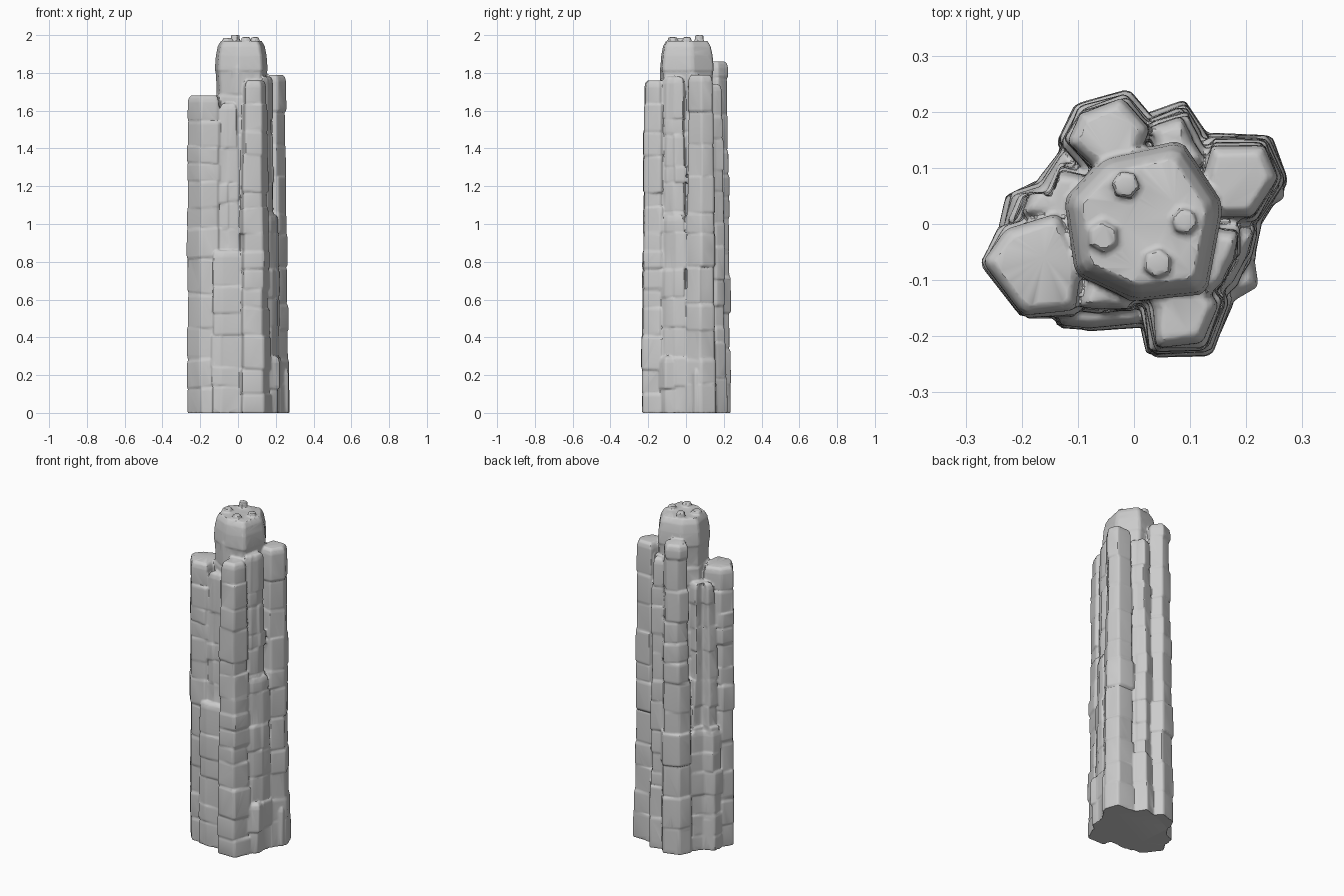
import bpy, bmesh, math, random
from mathutils import Vector

if "Cube" in bpy.data.objects:
    bpy.data.objects.remove(bpy.data.objects["Cube"])

random.seed(11)


def chamfered(points, t=0.08):
    """Cut every corner of a polygon so columns get worn edges."""
    out = []
    n = len(points)
    for i in range(n):
        p = Vector(points[i])
        out.append(p.lerp(Vector(points[i - 1]), t))
        out.append(p.lerp(Vector(points[(i + 1) % n]), t))
    return out


def loft(name, rings):
    """Closed solid through a stack of rings of equal length."""
    bm = bmesh.new()
    loops = [[bm.verts.new(p) for p in r] for r in rings]
    n = len(loops[0])
    for a, b in zip(loops, loops[1:]):
        for i in range(n):
            j = (i + 1) % n
            bm.faces.new((a[i], a[j], b[j], b[i]))
    bm.faces.new(loops[0][::-1])
    bm.faces.new(loops[-1])
    bmesh.ops.recalc_face_normals(bm, faces=bm.faces)
    me = bpy.data.meshes.new(name)
    bm.to_mesh(me)
    bm.free()
    ob = bpy.data.objects.new(name, me)
    bpy.context.collection.objects.link(ob)
    return ob


def column(name, pts, top, wobble=0.004, taper=0.0):
    """Basalt column: cracked blocks stacked up, each slightly shifted."""
    base = chamfered(pts)
    c = sum(base, Vector((0, 0))) / len(base)
    cuts = [0.0]
    while top - cuts[-1] > 0.24:
        cuts.append(cuts[-1] + random.uniform(0.08, 0.2))
    cuts.append(top)
    rings = []
    for k, (z0, z1) in enumerate(zip(cuts, cuts[1:])):
        last = k == len(cuts) - 2
        dx, dy = (random.uniform(-wobble, wobble) for _ in range(2))
        grow = random.uniform(-0.006, 0.003)
        jit = [random.uniform(-0.004, 0.004) for _ in base]
        tilt = random.uniform(-0.1, 0.1)
        crack = -random.uniform(0.0, 0.005)
        levels = [(z0 + 0.002, crack), (z0 + 0.012, 0), (z1 - 0.014, 0), (z1 - 0.002, crack)]
        if k == 0:
            levels[0] = (0.0, 0.0)
        if last:
            levels[2:] = [(z1 - 0.035, 0), (z1 - 0.012, -0.006), (z1, -0.018)]
        for z, inset in levels:
            ring = []
            for p, j in zip(base, jit):
                d = p - c
                q = p + d.normalized() * (grow + inset + j - taper * z / top) + Vector((dx, dy))
                zz = z if k == 0 or last else z + tilt * d.x
                ring.append((q.x, q.y, zz))
            rings.append(ring)
    return loft(name, rings)


def hexagon(x, y, rx, ry, sides=6, turn=0.3):
    return [(x + rx * math.cos(turn + i * math.tau / sides),
             y + ry * math.sin(turn + i * math.tau / sides)) for i in range(sides)]


parts = []

# tall centre core, and its flared crown
core = [(-0.125, 0.04), (-0.055, 0.115), (0.08, 0.14), (0.15, 0.03),
        (0.125, -0.12), (0.0, -0.145), (-0.105, -0.09)]
parts.append(column("core", core, 1.86, 0.003))
head = chamfered([(-0.125, 0.045), (-0.055, 0.12), (0.085, 0.15), (0.16, 0.035),
                  (0.13, -0.125), (0.0, -0.138), (-0.105, -0.09)])
parts.append(loft("crown", [
    [(0.018 + (p.x - 0.018) * s, p.y * s, z) for p in head]
    for z, s in ((1.66, 0.9), (1.805, 0.97), (1.815, 1.0), (1.89, 0.96), (1.94, 0.89), (1.968, 0.78))]))

# four knobs on the crown
for x, y, r, z in ((-0.015, 0.07, 0.028, 2.0), (0.09, 0.005, 0.027, 1.988),
                   (-0.055, -0.022, 0.033, 1.985), (0.042, -0.07, 0.03, 1.988)):
    parts.append(loft("knob", [
        [(px, py, h) for px, py in hexagon(x, y, r * s, r * s, 6, x * 9)]
        for h, s in ((1.93, 1.0), (z - 0.008, 0.9), (z + 0.001, 0.75))]))

# main outer columns: outline, top height, taper
outer = {
    "left_column": ([(-0.275, -0.07), (-0.238, -0.005), (-0.13, 0.025), (-0.08, -0.06),
                     (-0.10, -0.165), (-0.2, -0.168)], 1.68, 0.002),
    "right_column": ([(0.10, 0.09), (0.13, 0.16), (0.24, 0.158), (0.274, 0.08),
                      (0.22, -0.005), (0.12, 0.0)], 1.79, 0.02),
    "back_column": ([(-0.14, 0.145), (-0.105, 0.215), (-0.01, 0.242), (0.05, 0.17),
                     (0.01, 0.08), (-0.08, 0.08)], 1.86, 0.02),
    "front_column": ([(0.005, -0.14), (0.025, -0.238), (0.135, -0.233), (0.175, -0.135),
                      (0.12, -0.07), (0.03, -0.07)], 1.76, 0.02),
}
for name, (pts, top, taper) in outer.items():
    parts.append(column(name, pts, top, 0.004, taper))

# tapering filler columns that close the gaps between them
fillers = {
    "back_left_filler": ([(-0.225, 0.055), (-0.155, 0.085), (-0.12, 0.135), (-0.04, 0.1),
                          (-0.09, -0.04), (-0.24, -0.01)], 1.6, 0.045),
    "back_left_step": ([(-0.23, 0.05), (-0.17, 0.078), (-0.125, 0.14), (-0.06, 0.1),
                        (-0.1, -0.04), (-0.24, -0.01)], 0.72, 0.005),
    "back_right_filler": ([(0.015, 0.19), (0.09, 0.218), (0.125, 0.165), (0.15, 0.1),
                           (0.09, 0.06), (0.02, 0.1)], 1.74, 0.02),
    "front_left_filler": ([(-0.12, -0.165), (-0.06, -0.18), (0.02, -0.17), (0.05, -0.09),
                           (-0.03, -0.05), (-0.11, -0.08)], 1.64, 0.03),
    "front_left_step": ([(-0.14, -0.185), (-0.09, -0.193), (0.03, -0.185), (0.06, -0.1),
                         (-0.03, -0.05), (-0.13, -0.08)], 0.86, 0.008),
    "front_right_filler": ([(0.12, -0.15), (0.17, -0.12), (0.205, -0.06), (0.20, 0.01),
                            (0.11, 0.02), (0.09, -0.08)], 1.78, 0.025),
    "front_right_step": ([(0.14, -0.15), (0.18, -0.12), (0.215, -0.06), (0.225, 0.0),
                          (0.14, 0.02), (0.1, -0.08)], 1.05, 0.008),
}
for name, (pts, top, taper) in fillers.items():
    parts.append(column(name, pts, top, 0.005, taper))

# foot blocks that widen the base slightly
for x, y, r, top in ((0.222, 0.07, 0.05, 0.24), (0.175, -0.085, 0.05, 0.3)):
    parts.append(column("foot", hexagon(x, y, r, r * 1.1, 6, 0.6), top, 0.003))

# fuse everything into one worn rock
bpy.ops.object.select_all(action='DESELECT')
for ob in parts:
    ob.select_set(True)
rock = parts[0]
bpy.context.view_layer.objects.active = rock
bpy.ops.object.join()
rock.name = "basalt_pillar"
fuse = rock.modifiers.new("fuse", 'REMESH')
fuse.mode = 'VOXEL'
fuse.voxel_size = 0.006
thin = rock.modifiers.new("thin", 'DECIMATE')
thin.ratio = 0.2
for m in ("fuse", "thin"):
    bpy.ops.object.modifier_apply(modifier=m)
bpy.ops.object.shade_smooth_by_angle(angle=math.radians(35))
